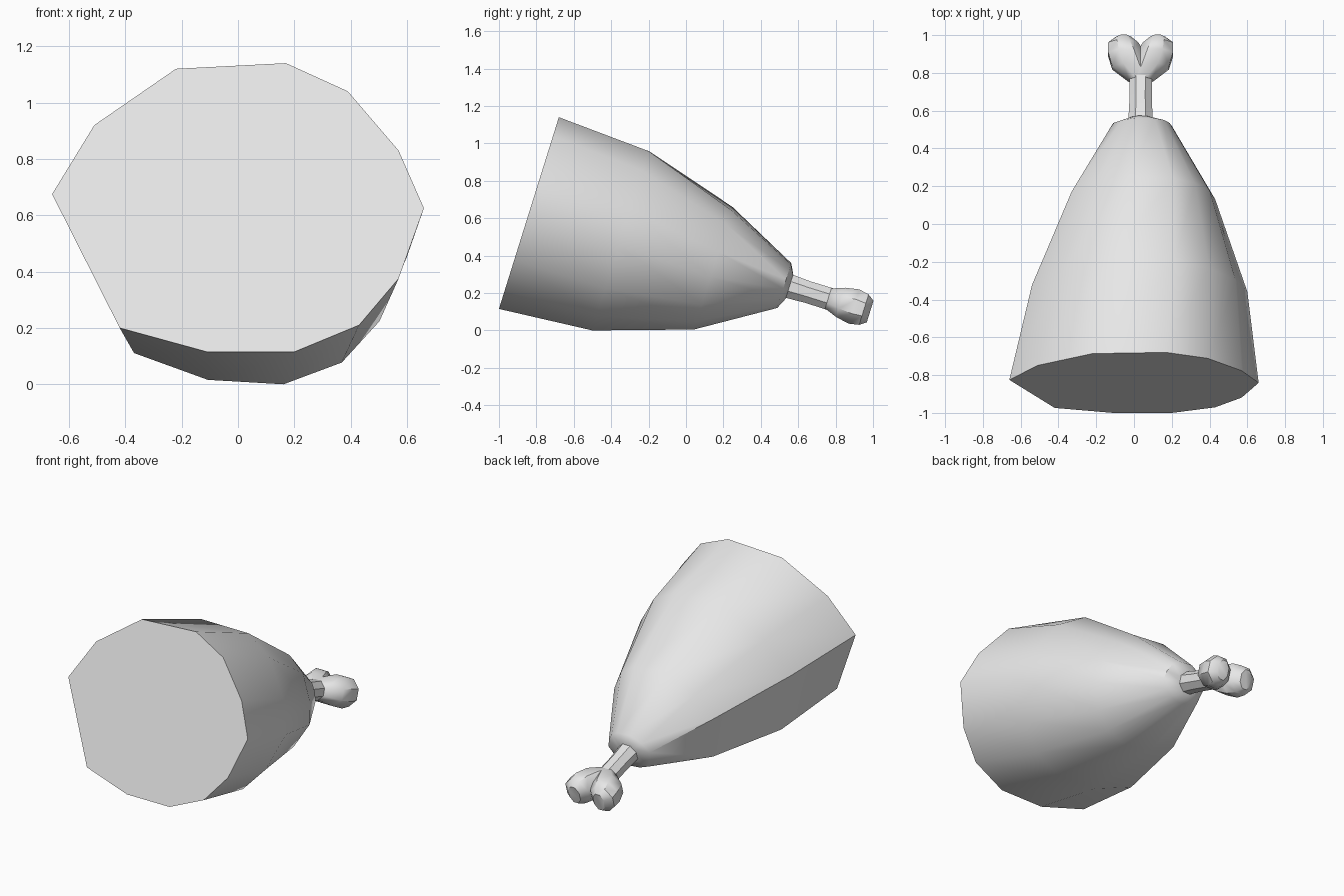
import bpy, bmesh, math
from mathutils import Vector, Matrix

if "Cube" in bpy.data.objects:
    bpy.data.objects.remove(bpy.data.objects["Cube"])

mat = bpy.data.materials.new("plain_grey")
mat.use_nodes = True
mat.diffuse_color = (0.8, 0.8, 0.8, 1)
mat.node_tree.nodes["Principled BSDF"].inputs["Base Color"].default_value = (0.8, 0.8, 0.8, 1)

LEAN = 0.3125  # y offset per unit of height: all cross-sections lean back


def loft(name, rings):
    """Skin a closed tube over equal-length rings and cap both ends."""
    bm = bmesh.new()
    loops = [[bm.verts.new(p) for p in ring] for ring in rings]
    for a, b in zip(loops, loops[1:]):
        for i in range(len(a)):
            j = (i + 1) % len(a)
            bm.faces.new((a[i], a[j], b[j], b[i]))
    bm.faces.new(loops[0])
    bm.faces.new(loops[-1][::-1])
    bmesh.ops.recalc_face_normals(bm, faces=bm.faces)
    mesh = bpy.data.meshes.new(name)
    bm.to_mesh(mesh)
    bm.free()
    mesh.materials.append(mat)
    obj = bpy.data.objects.new(name, mesh)
    bpy.context.collection.objects.link(obj)
    bpy.ops.object.select_all(action='DESELECT')
    obj.select_set(True)
    bpy.context.view_layer.objects.active = obj
    bpy.ops.object.shade_smooth_by_angle(angle=math.radians(42))
    return obj


# Meat: an uneven twelve-sided outline, shrunk and twisted along the leg
outline = [(-.22, 1.12), (.17, 1.14), (.39, 1.04), (.57, .83), (.66, .625), (.57, .375),
           (.43, .21), (.2, .115), (-.11, .115), (-.42, .2), (-.66, .675), (-.51, .92)]


def meat_ring(cx, cy, cz, half_x, half_z, twist):
    turn = Matrix.Rotation(math.radians(-twist), 2)
    pts = [turn @ Vector((x / .66, (z - .6275) / .5125)) for x, z in outline]
    lo = [min(p[k] for p in pts) for k in (0, 1)]
    hi = [max(p[k] for p in pts) for k in (0, 1)]
    ring = []
    for p in pts:
        u, v = [2 * (p[k] - lo[k]) / (hi[k] - lo[k]) - 1 for k in (0, 1)]
        ring.append((cx + u * half_x, cy + v * half_z * LEAN, cz + v * half_z))
    return ring


loft("meat", [meat_ring(*r) for r in (
    (0, -.84, .6275, .66, .5125, 0),
    (.03, -.35, .48, .57, .48, 4),
    (.05, .145, .333, .38, .328, 9),
    (.045, .525, .24, .155, .12, 9),
    (.035, .553, .235, .07, .066, 9))])

# Bone: built along its own sloping axis
ROOT = Vector((.035, .555, .235))
AXIS = Vector((0, 1, -LEAN)).normalized()
UP = Vector((0, LEAN, 1)).normalized()


def bone_ring(s, x0, x1, half_t, sides=8):
    ring = []
    for i in range(sides):
        a = math.tau * (i + .5) / sides
        k = 1 / math.cos(math.pi / sides)
        x = (x0 + x1) / 2 + (x1 - x0) / 2 * k * math.cos(a)
        ring.append(ROOT + AXIS * s + Vector((x, 0, 0)) + UP * half_t * k * math.sin(a))
    return ring


loft("bone_shaft", [bone_ring(s, -r, r, r) for s, r in ((-.03, .066), (.1, .059), (.25, .06))])

# Two knuckles that meet in a notch at the tip
for side, name in ((1, "left_knuckle"), (-1, "right_knuckle")):
    loft(name, [bone_ring(s, side * a, side * b, t) for s, a, b, t in (
        (.215, -.06, .065, .056),
        (.285, -.05, .15, .082),
        (.36, -.02, .172, .096),
        (.415, .012, .172, .085),
        (.45, .05, .13, .06))])
